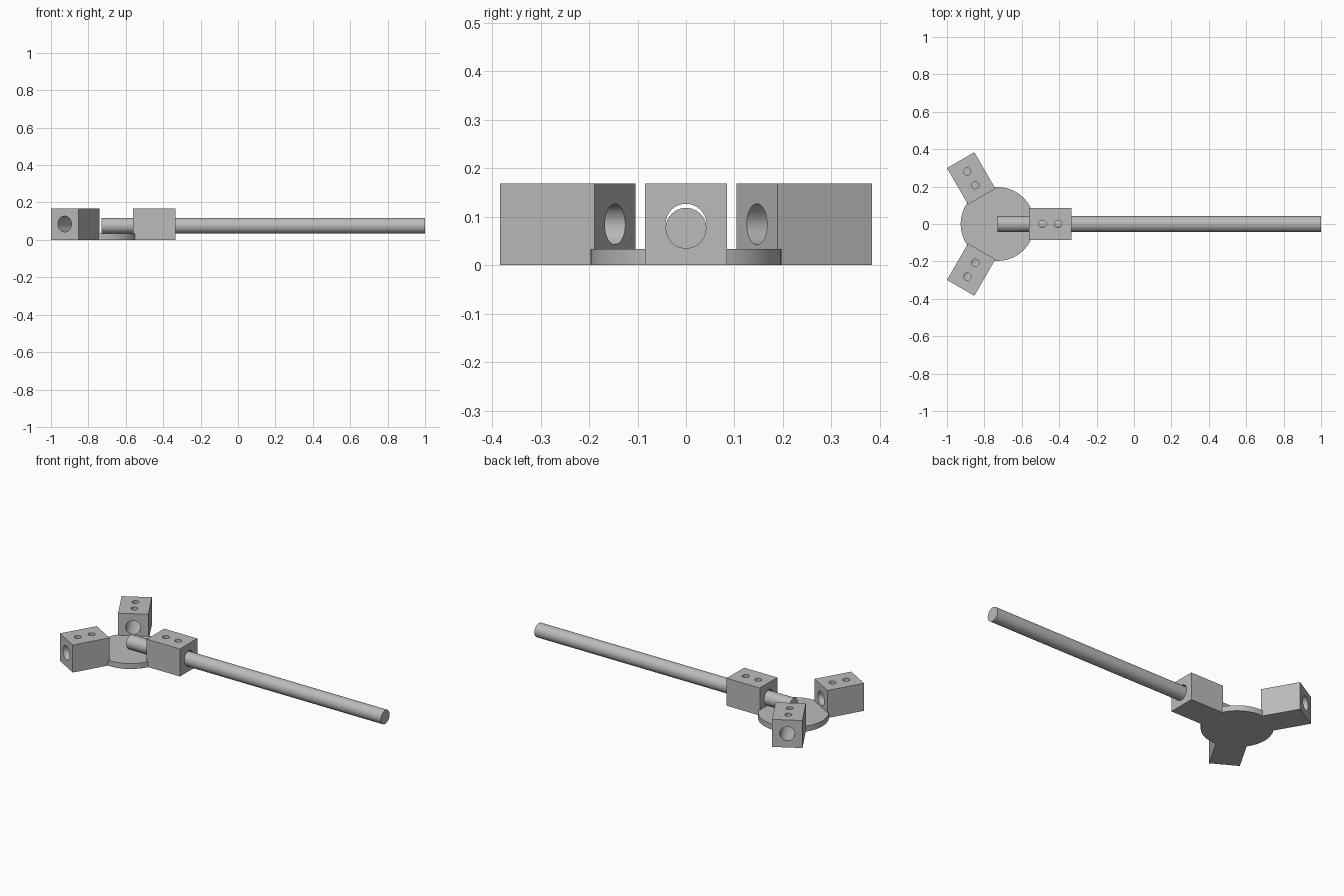
import bpy
import math
from mathutils import Matrix, Vector

cube = bpy.data.objects.get("Cube")
if cube:
    bpy.data.objects.remove(cube, do_unlink=True)

U = 2 / 355            # size of one design unit
HUB_X = -0.7296        # hub centre
ROD_R = 7.5 * U
BLOCK_H = 30 * U
PLATE_H = 6 * U

grey = bpy.data.materials.new("plain grey")
grey.use_nodes = True
grey.diffuse_color = (0.5, 0.5, 0.5, 1)
grey.node_tree.nodes["Principled BSDF"].inputs["Base Color"].default_value = (0.5, 0.5, 0.5, 1)


def cylinder(name, radius, length, centre, sides, axis="Z", angle=0):
    """Cylinder along Z or radially along X, turned about the hub axis."""
    turn = Matrix.Rotation(angle, 4, "Z")
    tilt = Matrix.Rotation(math.pi / 2, 4, "Y") if axis == "X" else Matrix()
    bpy.ops.mesh.primitive_cylinder_add(vertices=sides, radius=radius, depth=length)
    obj = bpy.context.object
    obj.name = name
    obj.data.transform(Matrix.Translation((HUB_X, 0, 0)) @ turn
                       @ Matrix.Translation(Vector(centre)) @ tilt)
    obj.data.materials.append(grey)
    return obj


def block(name, angle):
    """Square clamp block standing at the edge of the hub plate."""
    bpy.ops.mesh.primitive_cube_add(size=1)
    obj = bpy.context.object
    obj.name = name
    obj.data.transform(Matrix.Translation((HUB_X, 0, 0)) @ Matrix.Rotation(angle, 4, "Z")
                       @ Matrix.Translation((50 * U, 0, BLOCK_H / 2))
                       @ Matrix.Diagonal((40 * U, 30 * U, BLOCK_H, 1)))
    obj.data.materials.append(grey)
    return obj


def combine(target, other, operation):
    """Apply a boolean and discard the second object."""
    other.hide_render = True
    mod = target.modifiers.new("combine", "BOOLEAN")
    mod.operation = operation
    mod.solver = "EXACT"
    mod.object = other
    bpy.context.view_layer.objects.active = target
    bpy.ops.object.modifier_apply(modifier=mod.name)
    bpy.data.objects.remove(other, do_unlink=True)


def smooth(obj, degrees):
    bpy.ops.object.select_all(action="DESELECT")
    obj.select_set(True)
    bpy.context.view_layer.objects.active = obj
    bpy.ops.object.shade_smooth_by_angle(angle=math.radians(degrees))


# Hub plate with three clamp blocks fused to it
hub = cylinder("clamp_hub", 35 * U, PLATE_H, (0, 0, PLATE_H / 2), 60)
angles = [math.radians(a) for a in (0, 120, 240)]
for a in angles:
    combine(hub, block("clamp_block", a), "UNION")

# Rod bore and two screw holes in each block
for a in angles:
    bore = cylinder("bore_cutter", ROD_R, 50 * U, (50 * U, 0, BLOCK_H / 2), 30, "X", a)
    combine(hub, bore, "DIFFERENCE")
    for r in (42.5, 57.5):
        hole = cylinder("screw_cutter", 3.5 * U, 20 * U, (r * U, 0, BLOCK_H * 0.85), 24, "Z", a)
        combine(hub, hole, "DIFFERENCE")
smooth(hub, 30)

# Long rod lying on the plate and passing through the +x block
length = 1 - HUB_X
rod = cylinder("rod", ROD_R, length, (length / 2, 0, PLATE_H + ROD_R), 30, "X")
smooth(rod, 30)
